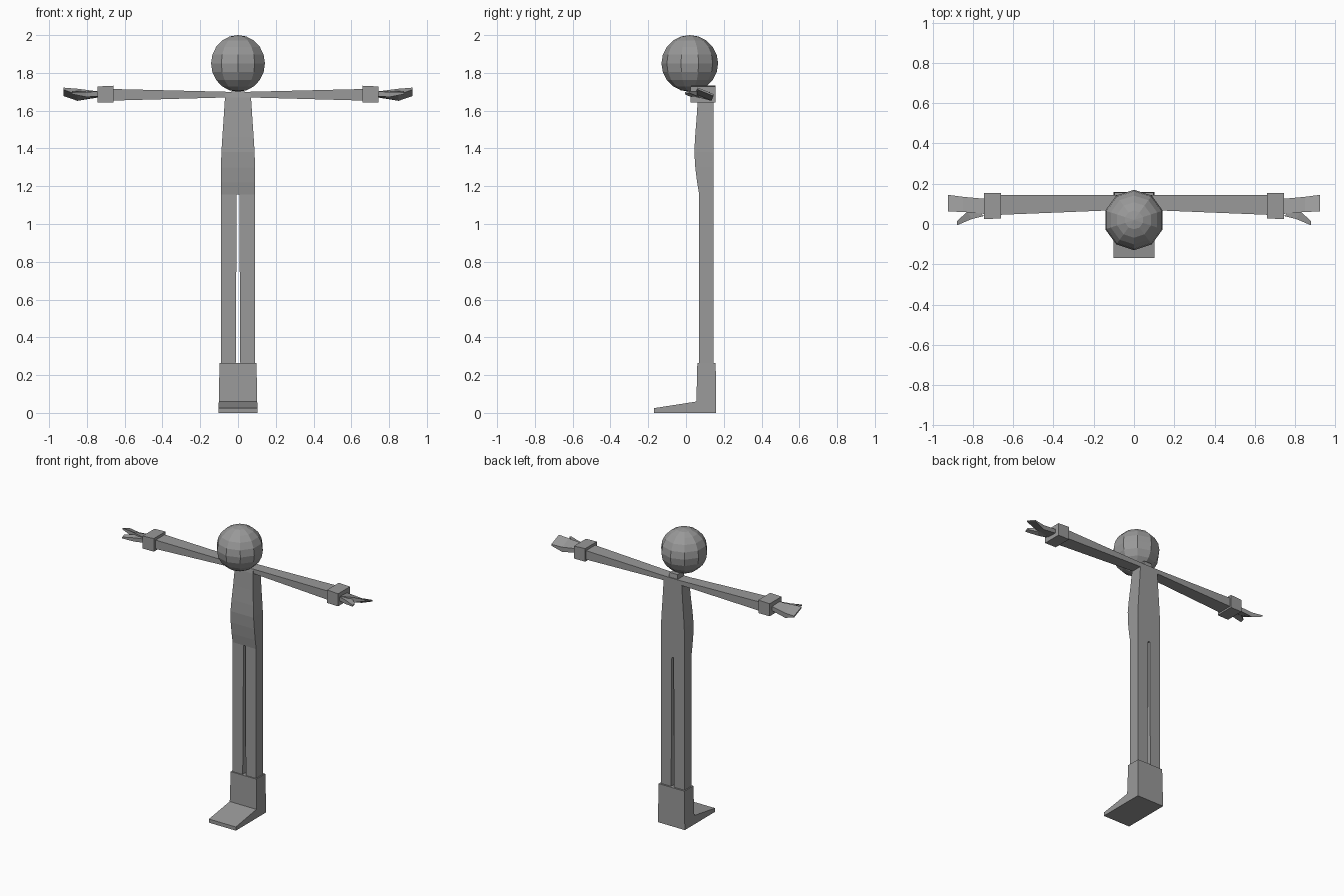
import bpy, bmesh

if "Cube" in bpy.data.objects:
    bpy.data.objects.remove(bpy.data.objects["Cube"])

grey = bpy.data.materials.new("plain grey")
grey.diffuse_color = (0.32, 0.32, 0.32, 1)
grey.use_nodes = True
grey.node_tree.nodes["Principled BSDF"].inputs["Base Color"].default_value = grey.diffuse_color


def finish(name, bm, mirror=False):
    bmesh.ops.recalc_face_normals(bm, faces=bm.faces)
    me = bpy.data.meshes.new(name)
    bm.to_mesh(me)
    bm.free()
    me.materials.append(grey)
    ob = bpy.data.objects.new(name, me)
    bpy.context.collection.objects.link(ob)
    if mirror:
        ob.modifiers.new("mirror", 'MIRROR').use_axis[0] = True
    return ob


def loft(name, rings, mirror=False):
    """Skin a closed solid through four-cornered rings."""
    bm = bmesh.new()
    vs = [[bm.verts.new(p) for p in r] for r in rings]
    for a, b in zip(vs, vs[1:]):
        for i in range(4):
            j = (i + 1) % 4
            bm.faces.new((a[i], a[j], b[j], b[i]))
    bm.faces.new(vs[0])
    bm.faces.new(vs[-1])
    return finish(name, bm, mirror)


def level(z, x0, x1, y0, y1):
    return [(x0, y0, z), (x1, y0, z), (x1, y1, z), (x0, y1, z)]


def slab(x, y0, y1, z0, z1):
    return [(x, y0, z0), (x, y1, z0), (x, y1, z1), (x, y0, z1)]


def blade(front, back, t):
    """Thin ring running from a front point to a back point."""
    (a, b, c), (d, e, f) = front, back
    return [(a, b, c - t), (d, e, f - t), (d, e, f + t), (a, b, c + t)]


# Head
bm = bmesh.new()
bmesh.ops.create_uvsphere(bm, u_segments=10, v_segments=10, radius=0.15)
bmesh.ops.translate(bm, vec=(0, 0.02, 1.85), verts=bm.verts)
finish("head", bm)

# Neck and torso
loft("neck", [level(1.69, -0.035, 0.035, 0.07, 0.14),
              level(1.73, -0.03, 0.03, 0.07, 0.135)])
torso = [(1.155, 0.09, 0.07), (1.22, 0.09, 0.059), (1.30, 0.09, 0.049),
         (1.38, 0.088, 0.044), (1.46, 0.083, 0.048), (1.56, 0.076, 0.056),
         (1.67, 0.069, 0.063), (1.70, 0.066, 0.068)]
loft("torso", [level(z, -w, w, y, 0.145) for z, w, y in torso])

# Legs
loft("legs", [level(0.25, 0.012, 0.09, 0.068, 0.145),
              level(1.155, 0.007, 0.09, 0.07, 0.145)], True)

# Joined boot: side profile pulled across the width
profile = [(-0.17, 0), (0.16, 0), (0.157, 0.265), (0.06, 0.265),
           (0.055, 0.06), (-0.17, 0.025)]
bm = bmesh.new()
sides = [[bm.verts.new((s * (0.103 - 0.02 * z), y, z)) for y, z in profile]
         for s in (-1, 1)]
for i in range(6):
    j = (i + 1) % 6
    bm.faces.new((sides[0][i], sides[0][j], sides[1][j], sides[1][i]))
for s in sides:
    bm.faces.new(s)
finish("boot", bm)

# Arms, cuffs and hands
loft("arms", [slab(0.06, 0.07, 0.145, 1.67, 1.70),
              slab(0.68, 0.045, 0.145, 1.653, 1.715)], True)
loft("cuffs", [slab(0.66, 0.027, 0.155, 1.642, 1.732),
               slab(0.745, 0.025, 0.155, 1.642, 1.728)], True)
loft("palms", [blade((0.74, 0.05, 1.688), (0.74, 0.125, 1.684), 0.014),
               blade((0.85, 0.06, 1.70), (0.85, 0.135, 1.668), 0.016),
               blade((0.925, 0.062, 1.717), (0.925, 0.145, 1.683), 0.005)], True)
loft("thumbs", [blade((0.745, 0.04, 1.688), (0.80, 0.085, 1.688), 0.013),
                blade((0.805, 0.025, 1.686), (0.83, 0.06, 1.69), 0.013),
                blade((0.878, -0.006, 1.692), (0.878, 0.015, 1.70), 0.005)], True)
